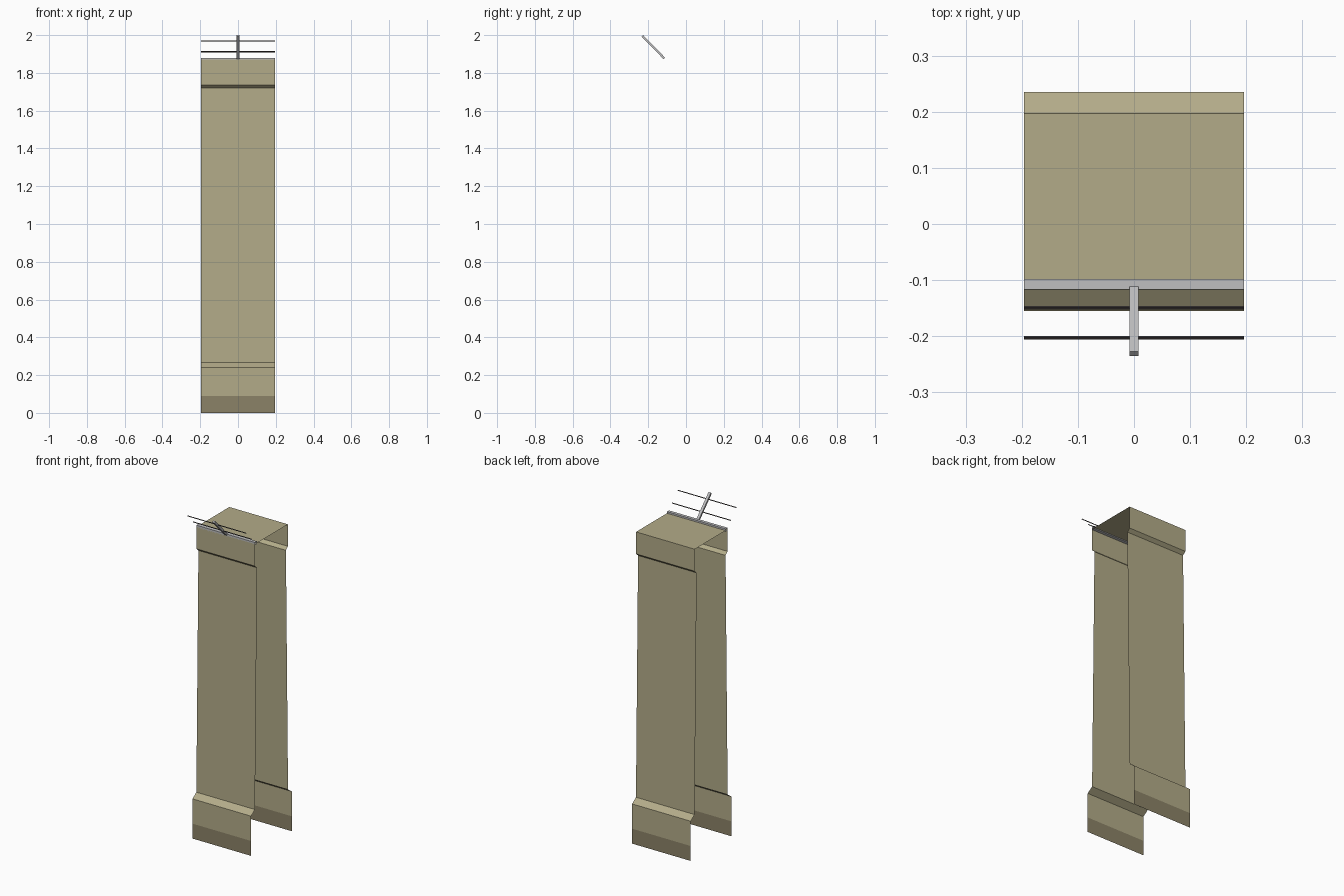
import bpy, bmesh, math

if "Cube" in bpy.data.objects:
    bpy.data.objects.remove(bpy.data.objects["Cube"])

HALF = 0.196      # half length of the wall section
MID = 0.04        # y of the wall's centre plane


def material(name, rgb):
    m = bpy.data.materials.new(name)
    m.diffuse_color = (*rgb, 1.0)
    m.use_nodes = True
    m.node_tree.nodes["Principled BSDF"].inputs["Base Color"].default_value = m.diffuse_color
    return m


TAN = material("tan_panel", (0.45, 0.41, 0.25))
BROWN = material("brown_base", (0.26, 0.225, 0.137))
GREY = material("grey_metal", (0.52, 0.52, 0.53))
DARK = material("dark_wire", (0.07, 0.06, 0.06))


def sweep(name, profile, mats, half=HALF, closed=False, caps=False):
    """Extrude a (y, z) profile along x into thin sheets with flat faces."""
    bm = bmesh.new()
    left = [bm.verts.new((-half, y, z)) for y, z in profile]
    right = [bm.verts.new((half, y, z)) for y, z in profile]
    n = len(profile)
    for i in range(n if closed else n - 1):
        j = (i + 1) % n
        bm.faces.new((left[i], right[i], right[j], left[j]))
    if caps:
        bm.faces.new(left)
        bm.faces.new(right[::-1])
    if closed and caps:
        bmesh.ops.recalc_face_normals(bm, faces=bm.faces)
    mesh = bpy.data.meshes.new(name)
    bm.to_mesh(mesh)
    bm.free()
    for m in mats:
        mesh.materials.append(m)
    ob = bpy.data.objects.new(name, mesh)
    bpy.context.collection.objects.link(ob)
    return ob


# Wall shell: (distance from centre plane, height), mirrored front to back
side = [(0.195, 0.0), (0.195, 0.09), (0.195, 0.24), (0.158, 0.266),
        (0.138, 1.72), (0.157, 1.737), (0.157, 1.87)]
front = [(MID - d, z) for d, z in side]
back = [(MID + d, z) for d, z in reversed(side)]
wall = sweep("wall_shell", front + back, [TAN, BROWN])
for face in wall.data.polygons:
    face.material_index = 1 if face.center.z < 0.09 else 0

# Metal rail along the front top edge, open at the ends
sweep("top_rail", [(-0.117, 1.865), (-0.117, 1.88), (-0.098, 1.88), (-0.098, 1.865)],
      [GREY], closed=True)

# Slanted wire bracket
r = 0.004
sweep("wire_bracket", [(-0.115 - r, 1.877 - r), (-0.231 - r, 1.996 - r),
                       (-0.231 + r, 1.996 + r), (-0.115 + r, 1.877 + r)],
      [GREY], half=0.008, closed=True, caps=True)

# Two wires carried by the bracket, open at the ends
for label, y, z in (("lower", -0.149, 1.912), ("upper", -0.2025, 1.969)):
    ring = [(y + 0.003 * math.cos(-a * math.pi / 2), z + 0.003 * math.sin(-a * math.pi / 2))
            for a in range(4)]
    sweep(label + "_wire", ring, [DARK], closed=True)
